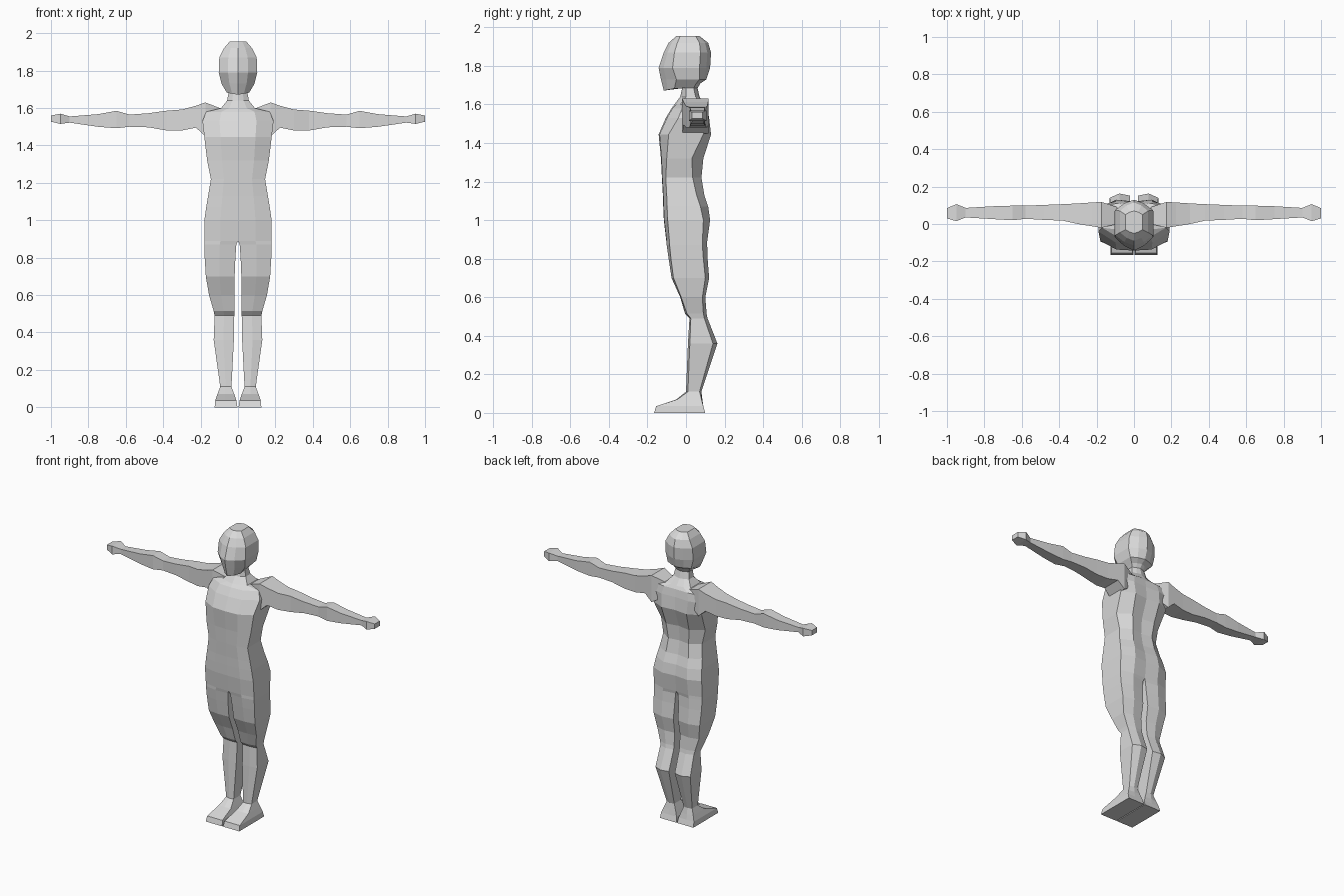
import bpy, bmesh

grey = bpy.data.materials.new("light_grey")
grey.diffuse_color = (0.7, 0.7, 0.7, 1)


def finish(name, bm):
    """Turn a half mesh into a mirrored, flat-shaded object."""
    bmesh.ops.recalc_face_normals(bm, faces=bm.faces)
    mesh = bpy.data.meshes.new(name)
    bm.to_mesh(mesh)
    bm.free()
    mesh.materials.append(grey)
    ob = bpy.data.objects.new(name, mesh)
    bpy.context.collection.objects.link(ob)
    mod = ob.modifiers.new("mirror", 'MIRROR')
    mod.use_axis[0] = True
    mod.use_clip = True
    mod.merge_threshold = 0.0005


def half_ring(z, inner, outer, front, side_f, side_b, back,
              f_in, f_mid, b_in, b_mid, tilt=0):
    """Six points from the inner front, round the outside, to the inner back."""
    mid = inner + 0.52 * (outer - inner)
    pts = [(inner, front + f_in * (side_f - front)),
           (mid, front + f_mid * (side_f - front)),
           (outer, side_f), (outer, side_b),
           (mid, back + b_mid * (side_b - back)),
           (inner, back + b_in * (side_b - back))]
    return [(x, y, z + tilt * y) for x, y in pts]


# Columns: height, inner x, outer x, front y, side front y, side back y, back y
leg = [
    (0.00, .003, .125, -.165, -.165, .10, .10),
    (.035, .008, .122, -.155, -.155, .09, .09),
    (.07, .02, .11, -.05, -.045, .08, .085),
    (.11, .035, .095, 0, .01, .07, .08),
    (.36, .022, .13, .01, .02, .14, .163),
    (.49, .02, .125, .018, .025, .095, .112),
    (.515, .02, .13, -.005, .005, .09, .107),
    (.60, .02, .155, -.03, -.025, .085, .10),
    (.70, .018, .172, -.075, -.065, .10, .12),
    (.80, .014, .178, -.09, -.078, .09, .112),
    (.87, .009, .18, -.10, -.085, .085, .11),
]
torso = [
    (.89, 0, .18, -.102, -.086, .085, .11),
    (1.00, 0, .18, -.115, -.095, .09, .125),
    (1.07, 0, .17, -.118, -.098, .075, .115),
    (1.13, 0, .16, -.12, -.10, .055, .095),
    (1.22, 0, .145, -.125, -.105, .035, .08),
    (1.32, 0, .165, -.13, -.10, .03, .09),
    (1.445, 0, .18, -.142, -.09, .09, .13),
    (1.53, 0, .19, -.105, -.04, .10, .12),
    (1.58, 0, .17, -.075, -.02, .10, .11),
]
head = [
    (1.60, 0, .09, -.06, -.03, .08, .10),
    (1.64, 0, .058, -.03, 0, .05, .07),
    (1.685, 0, .05, -.02, 0, .04, .06),
    (1.695, 0, .06, -.115, -.06, .05, .075),
    (1.73, 0, .088, -.13, -.05, .07, .105),
    (1.79, 0, .103, -.142, -.07, .07, .125),
    (1.87, 0, .10, -.115, -.06, .075, .13),
    (1.92, 0, .075, -.09, -.045, .07, .115),
    (1.955, 0, .045, -.05, -.03, .05, .07),
]

# Body: one strip from the soles to the crown, closed inside along the legs
rows = [half_ring(*r, .35, 0, .5, 0) for r in leg]
rows += [half_ring(*r, 0, .1, .25, 0) for r in torso]
rows += [half_ring(*r, 0, .35, 0, .35, .2 if i == 3 else 0)
         for i, r in enumerate(head)]
bm = bmesh.new()
rings = [[bm.verts.new(p) for p in row] for row in rows]
for i, (a, b) in enumerate(zip(rings, rings[1:])):
    for k in range(6 if i < len(leg) else 5):
        n = (k + 1) % 6
        bm.faces.new((a[k], a[n], b[n], b[k]))
bm.faces.new(rings[0])       # sole
bm.faces.new(rings[-1])      # crown
finish("body", bm)

# Arms: box sections from shoulder to fingertips
# Columns: x, bottom z, top z, front y, back y
arm = [
    (.09, 1.50, 1.597, 0, .09),
    (.175, 1.45, 1.63, -.02, .118),
    (.225, 1.495, 1.612, -.012, .115),
    (.30, 1.48, 1.592, 0, .11),
    (.38, 1.48, 1.586, .018, .106),
    (.48, 1.497, 1.572, .022, .102),
    (.58, 1.50, 1.565, .028, .098),
    (.65, 1.492, 1.585, .02, .098),
    (.75, 1.50, 1.567, .026, .095),
    (.90, 1.522, 1.555, .035, .086),
    (.95, 1.515, 1.57, .015, .106),
    (1.0, 1.527, 1.56, .03, .085),
]
bm = bmesh.new()
rings = [[bm.verts.new(p) for p in
          ((x, f, lo), (x, b, lo), (x, b, hi), (x, f, hi))]
         for x, lo, hi, f, b in arm]
for a, b in zip(rings, rings[1:]):
    for k in range(4):
        n = (k + 1) % 4
        bm.faces.new((a[k], a[n], b[n], b[k]))
bm.faces.new(rings[-1])      # fingertips
finish("arms", bm)
